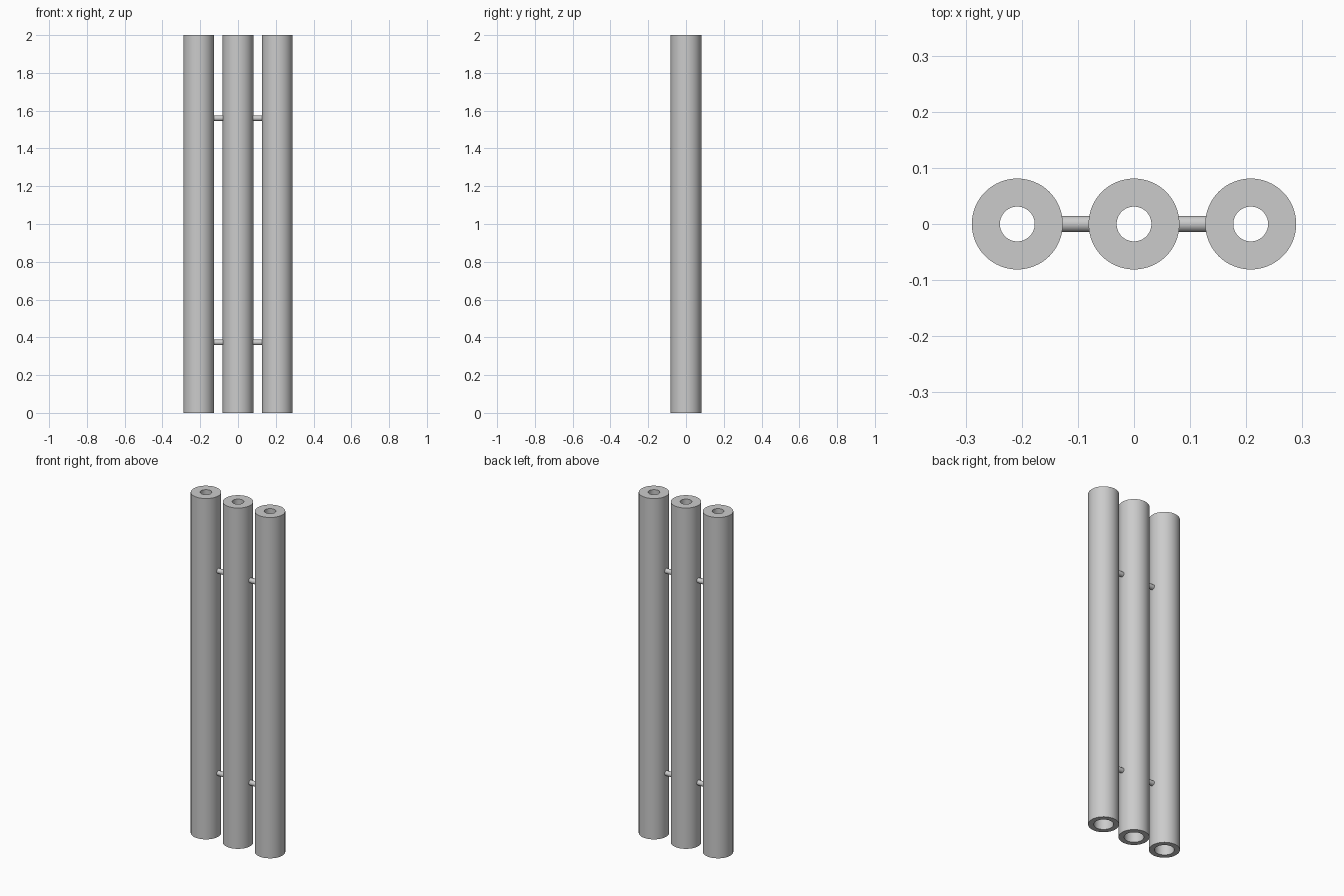
import bpy, bmesh, math
from mathutils import Matrix

cube = bpy.data.objects.get("Cube")
if cube:
    bpy.data.objects.remove(cube, do_unlink=True)

SEGMENTS = 64
SPACING = 0.208
OUTER = 0.081
BORE_TOP, BORE_BOTTOM = 0.031, 0.052
HEIGHT = 2.0

grey = bpy.data.materials.new("plain grey")
grey.use_nodes = True
grey.diffuse_color = (0.6, 0.6, 0.6, 1)
grey.node_tree.nodes["Principled BSDF"].inputs["Base Color"].default_value = (0.6, 0.6, 0.6, 1)


def finish(name, bm, location):
    bmesh.ops.recalc_face_normals(bm, faces=bm.faces)
    mesh = bpy.data.meshes.new(name)
    bm.to_mesh(mesh)
    bm.free()
    mesh.materials.append(grey)
    obj = bpy.data.objects.new(name, mesh)
    obj.location = location
    bpy.context.collection.objects.link(obj)
    bpy.ops.object.select_all(action='DESELECT')
    obj.select_set(True)
    bpy.context.view_layer.objects.active = obj
    bpy.ops.object.shade_smooth_by_angle(angle=math.radians(30))
    return obj


# Hollow tube: closed wall section spun around the vertical axis
def tube(name, x):
    bm = bmesh.new()
    section = [(OUTER, 0), (OUTER, HEIGHT), (BORE_TOP, HEIGHT), (BORE_BOTTOM, 0)]
    verts = [bm.verts.new((r, 0, z)) for r, z in section]
    edges = [bm.edges.new((verts[i - 1], verts[i])) for i in range(len(verts))]
    bmesh.ops.spin(bm, geom=verts + edges, cent=(0, 0, 0), axis=(0, 0, 1),
                   angle=math.tau, steps=SEGMENTS, use_merge=True)
    bmesh.ops.remove_doubles(bm, verts=bm.verts, dist=1e-5)
    return finish(name, bm, (x, 0, 0))


# Thin round rod joining two neighbouring tubes, set slightly into their walls
def rod(name, x, z):
    bm = bmesh.new()
    bmesh.ops.create_cone(bm, cap_ends=True, segments=32, radius1=0.0145,
                          radius2=0.0145, depth=SPACING - 2 * OUTER + 0.02,
                          matrix=Matrix.Rotation(math.pi / 2, 4, 'Y'))
    return finish(name, bm, (x, 0, z))


for label, side in (("right", -1), ("middle", 0), ("left", 1)):
    tube(label + "_tube", side * SPACING)

for level, z in (("lower", 0.373), ("upper", 1.56)):
    for label, side in (("right", -1), ("left", 1)):
        rod(f"{level}_{label}_rod", side * SPACING / 2, z)
